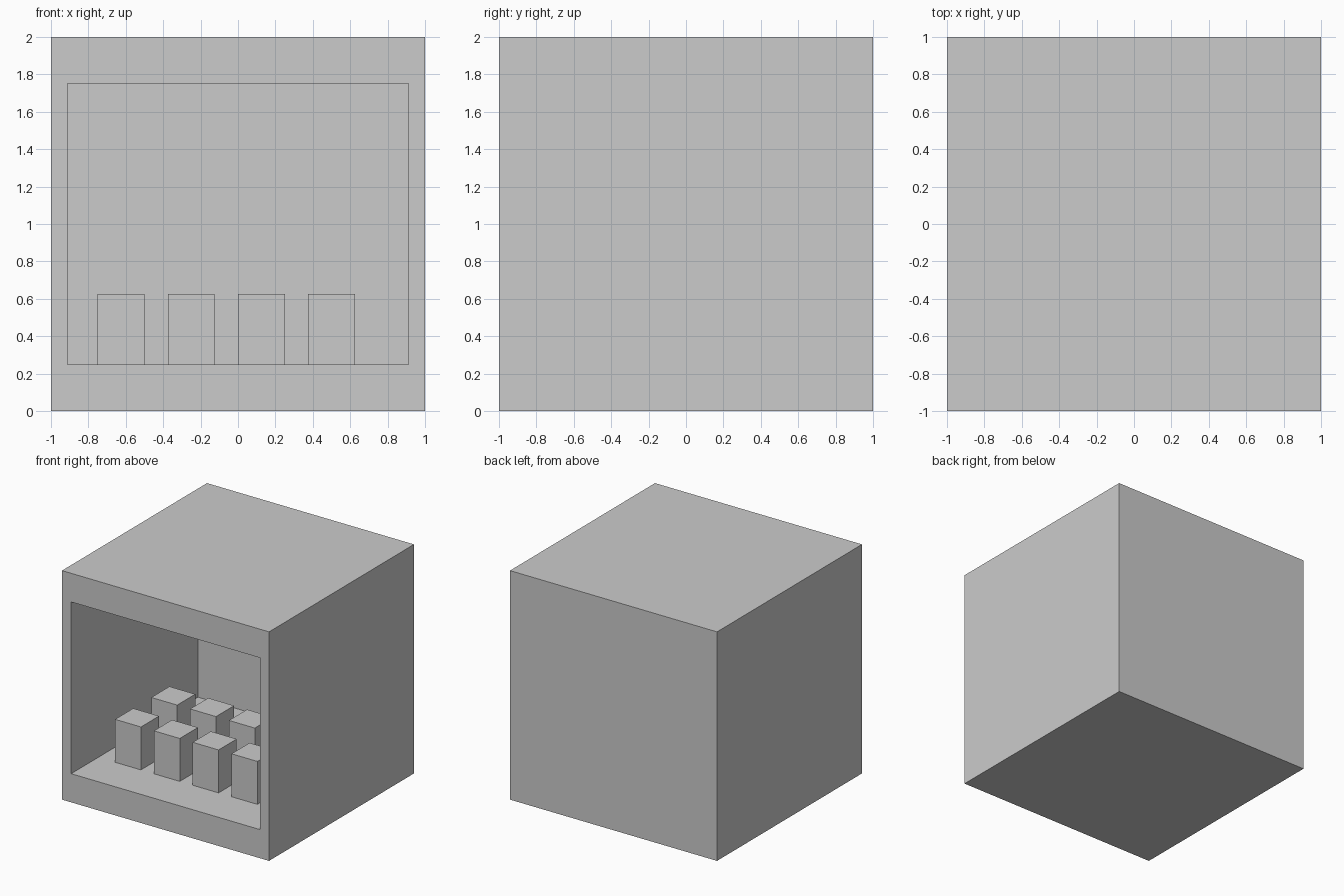
import bpy, bmesh
from mathutils import Matrix, Vector

if "Cube" in bpy.data.objects:
    bpy.data.objects.remove(bpy.data.objects["Cube"])


def finish(bm, name):
    mesh = bpy.data.meshes.new(name)
    bm.to_mesh(mesh)
    bm.free()
    obj = bpy.data.objects.new(name, mesh)
    bpy.context.collection.objects.link(obj)
    return obj


def box(name, lo, hi):
    lo, hi = Vector(lo), Vector(hi)
    bm = bmesh.new()
    bmesh.ops.create_cube(bm, size=1, matrix=Matrix.Translation((lo + hi) / 2)
                          @ Matrix.Diagonal((*(hi - lo), 1)))
    return finish(bm, name)


# Cabinet: a solid cube with a deep recess pushed in from the front face
bm = bmesh.new()
bmesh.ops.create_cube(bm, size=2, matrix=Matrix.Translation((0, 0, 1)))
bm.normal_update()
front = next(f for f in bm.faces if f.normal.y < -0.9)
bmesh.ops.inset_individual(bm, faces=[front], thickness=0.125)
for v in front.verts:
    v.co.z = 0.25 if v.co.z < 1 else 1.75
pushed = bmesh.ops.extrude_discrete_faces(bm, faces=[front])["faces"][0]
for v in pushed.verts:
    v.co.y = 0.75
bmesh.ops.recalc_face_normals(bm, faces=bm.faces)
finish(bm, "cabinet_shell")

# Goods: two rows of four small blocks standing on the recess floor
for row, y in enumerate((-0.625, -0.125)):
    for col in range(4):
        x = -0.75 + 0.375 * col
        box(f"shelf_block_{row + 1}_{col + 1}",
            (x, y, 0.25), (x + 0.25, y + 0.25, 0.625))
